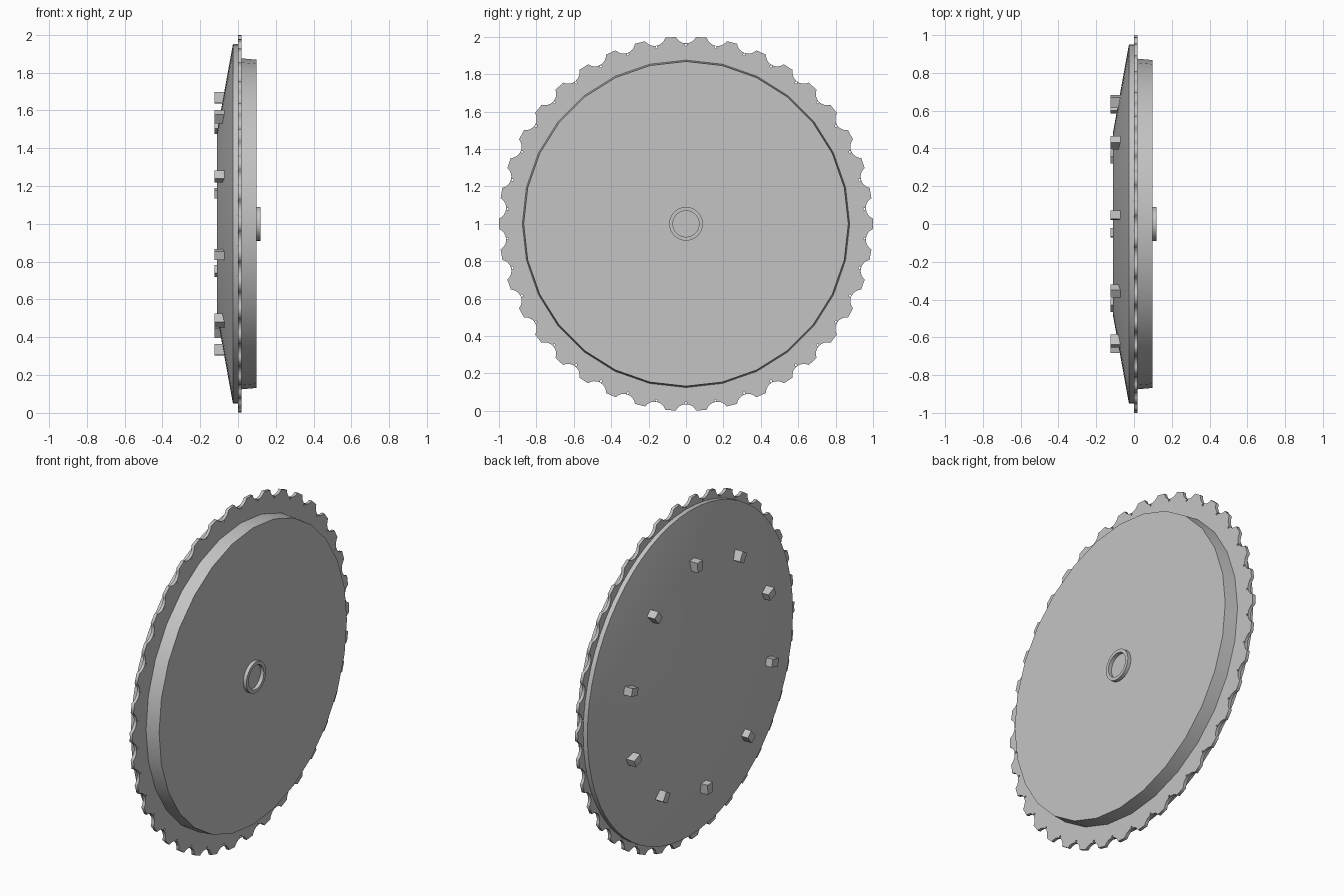
import bpy, bmesh
from math import sin, cos, pi, radians
from mathutils import Matrix, Vector

if "Cube" in bpy.data.objects:
    bpy.data.objects.remove(bpy.data.objects["Cube"], do_unlink=True)

AXLE_Z = 1.0
TEETH = 38
PEGS = 10

grey = bpy.data.materials.new("plain_grey")
grey.use_nodes = True
grey.diffuse_color = (0.55, 0.55, 0.55, 1)
grey.node_tree.nodes["Principled BSDF"].inputs["Base Color"].default_value = grey.diffuse_color


def add_object(name, data):
    obj = bpy.data.objects.new(name, data)
    bpy.context.collection.objects.link(obj)
    data.materials.append(grey)
    obj.location.z = AXLE_Z
    return obj


def smooth(obj):
    bpy.ops.object.select_all(action='DESELECT')
    obj.select_set(True)
    bpy.context.view_layer.objects.active = obj
    bpy.ops.object.shade_smooth_by_angle(angle=radians(30))


def lathe(name, profile, sides, closed=False):
    """Turn (x, radius) points about the x axis; cap the ends unless closed."""
    bm = bmesh.new()
    rings = [[bm.verts.new((x, r * sin(2 * pi * i / sides), r * cos(2 * pi * i / sides)))
              for i in range(sides)] for x, r in profile]
    pairs = list(zip(rings, rings[1:]))
    if closed:
        pairs.append((rings[-1], rings[0]))
    else:
        bm.faces.new(rings[0])
        bm.faces.new(rings[-1])
    for a, b in pairs:
        for i in range(sides):
            j = (i + 1) % sides
            bm.faces.new((a[i], a[j], b[j], b[i]))
    bmesh.ops.recalc_face_normals(bm, faces=bm.faces)
    mesh = bpy.data.meshes.new(name)
    bm.to_mesh(mesh)
    bm.free()
    obj = add_object(name, mesh)
    smooth(obj)
    return obj


def add_loop(curve, points):
    spline = curve.splines.new('POLY')
    spline.points.add(len(points) - 1)
    for p, (x, y) in zip(spline.points, points):
        p.co = (x, y, 0, 1)
    spline.use_cyclic_u = True


# Toothed plate: round grooves cut in a unit circle, a pin hole under each
plate = bpy.data.curves.new("toothed_plate", 'CURVE')
plate.dimensions = '2D'
plate.fill_mode = 'BOTH'
plate.extrude = 0.009
outline = []
for t in range(TEETH):
    turn = Matrix.Rotation(2 * pi * t / TEETH, 2)
    for k in range(9):
        a = radians(-64 + 16 * k)
        outline.append(turn @ Vector((1.026 - 0.061 * cos(a), 0.061 * sin(a))))
    outline.append(turn @ Vector((cos(pi / TEETH), sin(pi / TEETH))))
    add_loop(plate, [turn @ Vector((0.957 + 0.006 * cos(pi * k / 4), 0.006 * sin(pi * k / 4)))
                     for k in range(8)])
add_loop(plate, outline)
plate_obj = add_object("toothed_plate", plate)
plate_obj.rotation_euler.y = pi / 2
plate_obj.location.x = 0.009
bpy.ops.object.select_all(action='DESELECT')
plate_obj.select_set(True)
bpy.context.view_layer.objects.active = plate_obj
bpy.ops.object.convert(target='MESH')

# Shallow cone on one side, raised drum and hub ring on the other
lathe("cone_cover", [(0.004, 0.95), (-0.027, 0.95), (-0.112, 0.48)], 64)
lathe("raised_drum", [(0.01, 0.876), (0.097, 0.868)], 28)
lathe("hub_ring", [(0.09, 0.09), (0.118, 0.09), (0.118, 0.07), (0.09, 0.07)], 32, closed=True)

# Ring of pegs standing out of the cone
bm = bmesh.new()
for i in range(PEGS):
    place = (Matrix.Rotation(-radians(4) - 2 * pi * i / PEGS, 4, 'X')
             @ Matrix.Translation((-0.097, 0, 0.668))
             @ Matrix.Diagonal((0.054, 0.045, 0.058, 1)))
    bmesh.ops.create_cube(bm, size=1, matrix=place)
mesh = bpy.data.meshes.new("cover_pegs")
bm.to_mesh(mesh)
bm.free()
add_object("cover_pegs", mesh)
